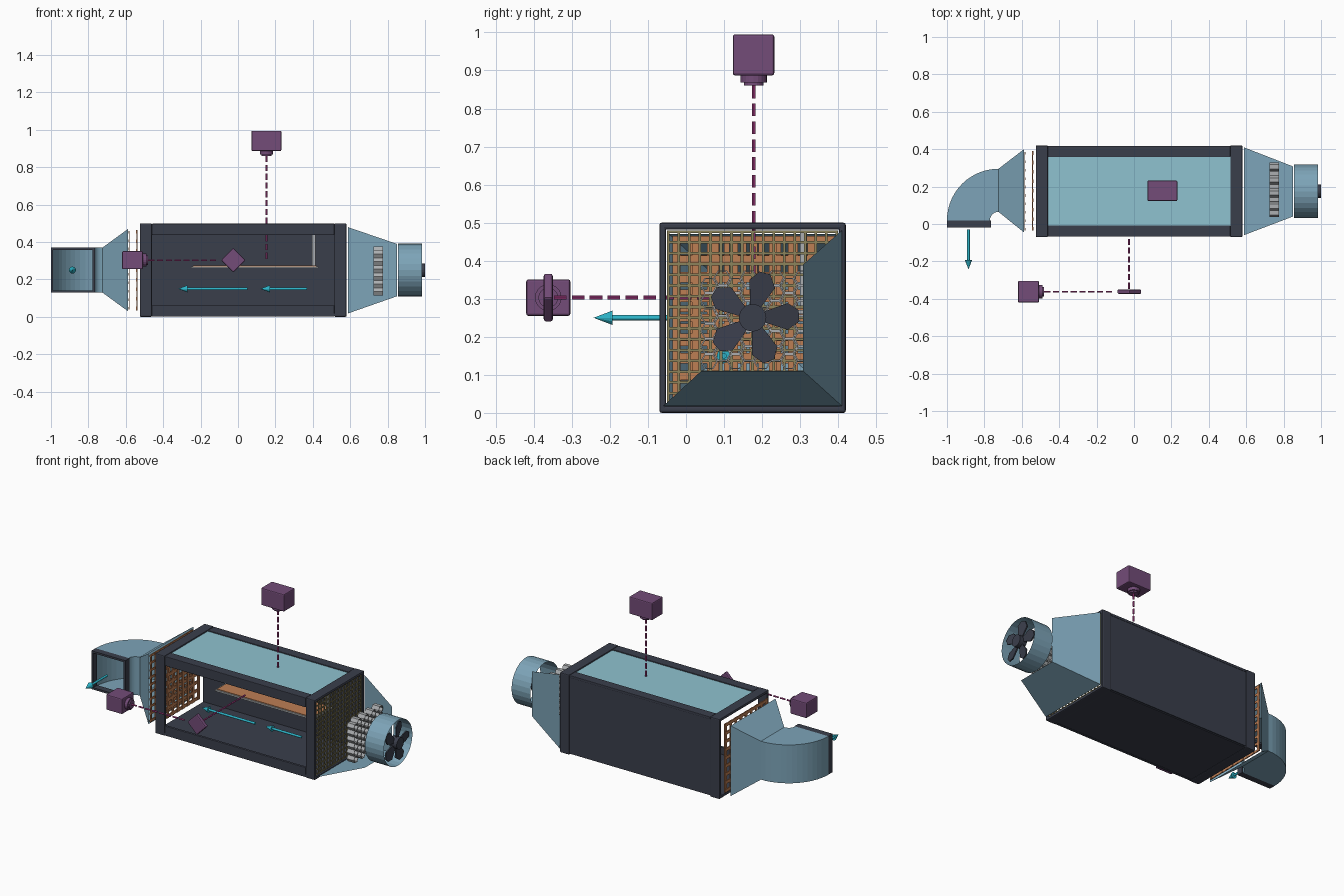
import bpy, bmesh
from math import cos, sin, pi, radians
from mathutils import Vector, Matrix

cube = bpy.data.objects.get("Cube")
if cube:
    bpy.data.objects.remove(cube, do_unlink=True)


def material(name, srgb):
    lin = [(c / 255 / 12.92 if c < 11 else ((c / 255 + 0.055) / 1.055) ** 2.4) for c in srgb] + [1]
    m = bpy.data.materials.new(name)
    m.use_nodes = True
    m.diffuse_color = lin
    m.node_tree.nodes["Principled BSDF"].inputs["Base Color"].default_value = lin
    return m


DARK = material("dark frame", (58, 62, 75))
BLUE = material("duct blue", (125, 164, 184))
GLASS = material("pale glass", (143, 194, 208))
PURPLE = material("camera purple", (115, 76, 120))
PINK = material("beam magenta", (190, 70, 150))
CYAN = material("flow cyan", (45, 180, 200))
BROWN = material("lattice brown", (190, 126, 84))
OLIVE = material("screen olive", (140, 132, 92))
GREY = material("metal grey", (172, 175, 177))
CY, CZ = 0.175, 0.25


def finish(name, bm, mat, bevel=0, normals=True):
    if normals:
        bmesh.ops.recalc_face_normals(bm, faces=bm.faces)
    me = bpy.data.meshes.new(name)
    bm.to_mesh(me)
    bm.free()
    me.materials.append(mat)
    ob = bpy.data.objects.new(name, me)
    bpy.context.collection.objects.link(ob)
    if bevel:
        mod = ob.modifiers.new("bevel", "BEVEL")
        mod.width, mod.segments = bevel, 2
    return ob


def add_box(bm, x0, x1, y0, y1, z0, z1):
    mat = Matrix.Translation(((x0 + x1) / 2, (y0 + y1) / 2, (z0 + z1) / 2))
    bmesh.ops.create_cube(bm, size=1, matrix=mat @ Matrix.Diagonal((x1 - x0, y1 - y0, z1 - z0, 1)))


def boxes(name, mat, dims, bevel=0):
    bm = bmesh.new()
    for d in dims:
        add_box(bm, *d)
    return finish(name, bm, mat, bevel)


def add_rod(bm, a, b, r1, r2=None, sides=12, caps=True):
    a, b = Vector(a), Vector(b)
    turn = (b - a).to_track_quat("Z", "Y").to_matrix().to_4x4()
    bmesh.ops.create_cone(bm, cap_ends=caps, segments=sides, radius1=r1, radius2=r1 if r2 is None else r2,
                          depth=(b - a).length, matrix=Matrix.Translation((a + b) / 2) @ turn)


def loft(name, mat, rings, skip=()):
    """Open sheet duct through rings of four corners; skip leaves sides out."""
    bm = bmesh.new()
    loops = [[bm.verts.new(p) for p in ring] for ring in rings]
    for a, b in zip(loops, loops[1:]):
        for i in range(4):
            if i not in skip:
                j = (i + 1) % 4
                bm.faces.new((a[i], a[j], b[j], b[i]))
    return finish(name, bm, mat)


def ring(x, y0, y1, z0, z1):
    return [(x, y0, z0), (x, y1, z0), (x, y1, z1), (x, y0, z1)]


# Test chamber: solid back and floor, framed front and top, end collars
X0, X1, Y0, Y1, T, W = -0.525, 0.58, -0.07, 0.42, 0.018, 0.065
boxes("chamber_back_wall", DARK, [(X0 + 0.01, X1 - 0.01, Y1 - T, Y1 - 0.004, 0.01, 0.49)])
boxes("chamber_floor", DARK, [(X0 + 0.01, X1 - 0.01, Y0 + 0.004, Y1 - 0.01, 0.004, T)])
boxes("chamber_glass_top", GLASS, [(X0 + W, X1 - W, Y0 + 0.05, Y1 - 0.05, 0.484, 0.492)])
for name, a, b in (("outlet_collar", X0, X0 + W), ("inlet_collar", X1 - W, X1)):
    boxes(name, DARK, [(a, b, Y0, Y0 + T, 0, 0.5), (a, b, Y1 - T, Y1, 0, 0.5),
                       (a, b, Y0, Y1, 0, T), (a, b, Y0, Y1, 0.5 - T, 0.5)], 0.006)
boxes("front_rails", DARK, [(X0 + W, X1 - W, Y0 + 0.002, Y0 + T, z, z + 0.06) for z in (0.002, 0.438)], 0.003)
boxes("top_rails", DARK, [(X0 + W, X1 - W, y, y + 0.06, 0.5 - T, 0.498) for y in (Y0 + 0.002, Y1 - 0.062)], 0.003)


# Screens: crossed bars
def screen(name, mat, x, y0, y1, z0, z1, count, width, depth):
    dims = []
    for i in range(count):
        f = i / (count - 1)
        y = y0 + width / 2 + (y1 - y0 - width) * f
        z = z0 + width / 2 + (z1 - z0 - width) * f
        dims.append((x, x + depth, y - width / 2, y + width / 2, z0, z1))
        dims.append((x - depth * 0.5, x + depth * 0.5, y0, y1, z - width / 2, z + width / 2))
    boxes(name, mat, dims)


screen("outlet_lattice", BROWN, -0.542, -0.035, 0.39, 0.035, 0.465, 9, 0.02, 0.005)
screen("diffuser_lattice", BROWN, -0.584, -0.035, 0.385, 0.04, 0.46, 10, 0.014, 0.005)
screen("inlet_screen", OLIVE, 0.568, -0.05, 0.4, 0.02, 0.48, 17, 0.007, 0.005)

# Inlet contraction, with its front and top left off
loft("inlet_contraction", BLUE, [ring(0.587, -0.06, 0.41, 0.018, 0.48), ring(0.85, 0.04, 0.308, 0.11, 0.39)], (2, 3))

# Honeycomb straightener: staggered open hexagonal tubes
bm = bmesh.new()
for col in range(8):
    for row in range(6):
        y = CY + 0.008 + (col - 3.5) * 0.035
        z = CZ - 0.005 + (row - 2.5) * 0.04 + (0.01 if col % 2 else -0.01)
        loops = []
        for x, r in ((0.725, 0.023), (0.775, 0.023), (0.775, 0.019), (0.725, 0.019)):
            loops.append([bm.verts.new((x, y + r * cos(k * pi / 3), z + r * sin(k * pi / 3))) for k in range(6)])
        for a, b in zip(loops, loops[1:] + loops[:1]):
            for i in range(6):
                bm.faces.new((a[i], a[i - 1], b[i - 1], b[i]))
finish("honeycomb_straightener", bm, GREY)

# Fan housing, hub and five blades
bm = bmesh.new()
add_rod(bm, (0.855, CY, CZ), (0.985, CY, CZ), 0.142, sides=28, caps=False)
finish("fan_housing", bm, BLUE)
bm = bmesh.new()
add_rod(bm, (0.95, CY, CZ), (1.0, CY, CZ), 0.036, sides=24)
finish("fan_hub", bm, DARK)
BLADE = [(0.03, -0.014), (0.09, -0.038), (0.122, -0.018), (0.122, 0.012), (0.095, 0.032), (0.03, 0.014)]
bm = bmesh.new()
for k in range(5):
    t = radians(4 + 72 * k)
    loops = []
    for x in (0.968, 0.976):
        loops.append([bm.verts.new((x + w * 0.15, CY + r * cos(t) - w * sin(t), CZ + r * sin(t) + w * cos(t)))
                      for r, w in BLADE])
    a, b = loops
    bm.faces.new(a[::-1])
    bm.faces.new(b)
    for i in range(len(a)):
        bm.faces.new((a[i - 1], a[i], b[i], b[i - 1]))
finish("fan_blades", bm, DARK)

# Outlet diffuser, square elbow and end rim
D0, D1 = 0.13, 0.37
loft("outlet_diffuser", BLUE, [ring(-0.588, -0.045, 0.4, 0.03, 0.47), ring(-0.725, 0.065, 0.295, D0, D1)])
arc = []
for i in range(15):
    t = pi / 2 * (1 + i / 14)
    arc.append([(-0.725 + r * cos(t), 0.02 + r * sin(t), z)
                for r, z in ((0.045, D0), (0.275, D0), (0.275, D1), (0.045, D1))])
loft("outlet_elbow", BLUE, arc)
R = 0.012
boxes("outlet_rim", DARK, [(-1, -1 + R, -0.02, 0.02, D0, D1), (-0.765 - R, -0.765, -0.02, 0.02, D0, D1),
                           (-1, -0.765, -0.02, 0.02, D0, D0 + R), (-1, -0.765, -0.02, 0.02, D1 - R, D1)])

# Sample shelf and its post
boxes("shelf_plate", GREY, [(-0.25, 0.43, 0.13, 0.32, 0.26, 0.27)])
boxes("shelf_sheet", BROWN, [(-0.24, 0.42, 0.137, 0.315, 0.27, 0.274)])
boxes("shelf_post", GREY, [(0.395, 0.415, 0.3, 0.318, 0.27, 0.48)])


# Flow arrows
def arrow(name, tail, tip):
    tail, tip = Vector(tail), Vector(tip)
    neck = tip - (tip - tail).normalized() * 0.05
    bm = bmesh.new()
    add_rod(bm, tail, neck, 0.007)
    add_rod(bm, neck, tip, 0.019, 0)
    finish(name, bm, CYAN)


arrow("chamber_arrow_left", (0.37, 0.1, 0.15), (0.12, 0.1, 0.15))
arrow("chamber_arrow_right", (0.05, 0.1, 0.15), (-0.32, 0.1, 0.15))
arrow("outlet_arrow", (-0.885, -0.03, CZ), (-0.885, -0.243, CZ))


# Cameras with stepped lenses, mirror and dashed sight lines
def lens(name, start, axis):
    start, axis = Vector(start), Vector(axis)
    bm = bmesh.new()
    add_rod(bm, start, start + axis * 0.022, 0.035, sides=20)
    add_rod(bm, start + axis * 0.022, start + axis * 0.03, 0.026, sides=20)
    finish(name, bm, PURPLE)


def dashes(name, a, b, pitch=0.047):
    a, b = Vector(a), Vector(b)
    step = (b - a).normalized()
    bm = bmesh.new()
    for i in range(int((b - a).length / pitch)):
        p = a + step * pitch * i
        add_rod(bm, p, p + step * 0.033, 0.005, sides=8)
    finish(name, bm, PINK)


boxes("top_camera", PURPLE, [(0.072, 0.232, 0.123, 0.232, 0.887, 0.995)], 0.006)
lens("top_camera_lens", (0.152, 0.178, 0.89), (0, 0, -1))
dashes("top_sight_line", (0.152, 0.178, 0.86), (0.152, 0.178, 0.27))
MY, MZ = -0.362, 0.303
boxes("side_camera", PURPLE, [(-0.62, -0.508, MY - 0.058, MY + 0.058, MZ - 0.048, MZ + 0.048)], 0.006)
lens("side_camera_lens", (-0.51, MY, MZ), (1, 0, 0))
dashes("side_sight_line", (-0.48, MY, MZ), (-0.08, MY, MZ))
dashes("mirror_sight_line", (-0.027, MY + 0.015, MZ), (-0.027, 0.15, MZ))
mirror = boxes("mirror", PURPLE, [(-0.046, 0.046, -0.012, 0.012, -0.046, 0.046)], 0.006)
mirror.location = (-0.025, MY, MZ)
mirror.rotation_euler = (0, pi / 4, 0)
